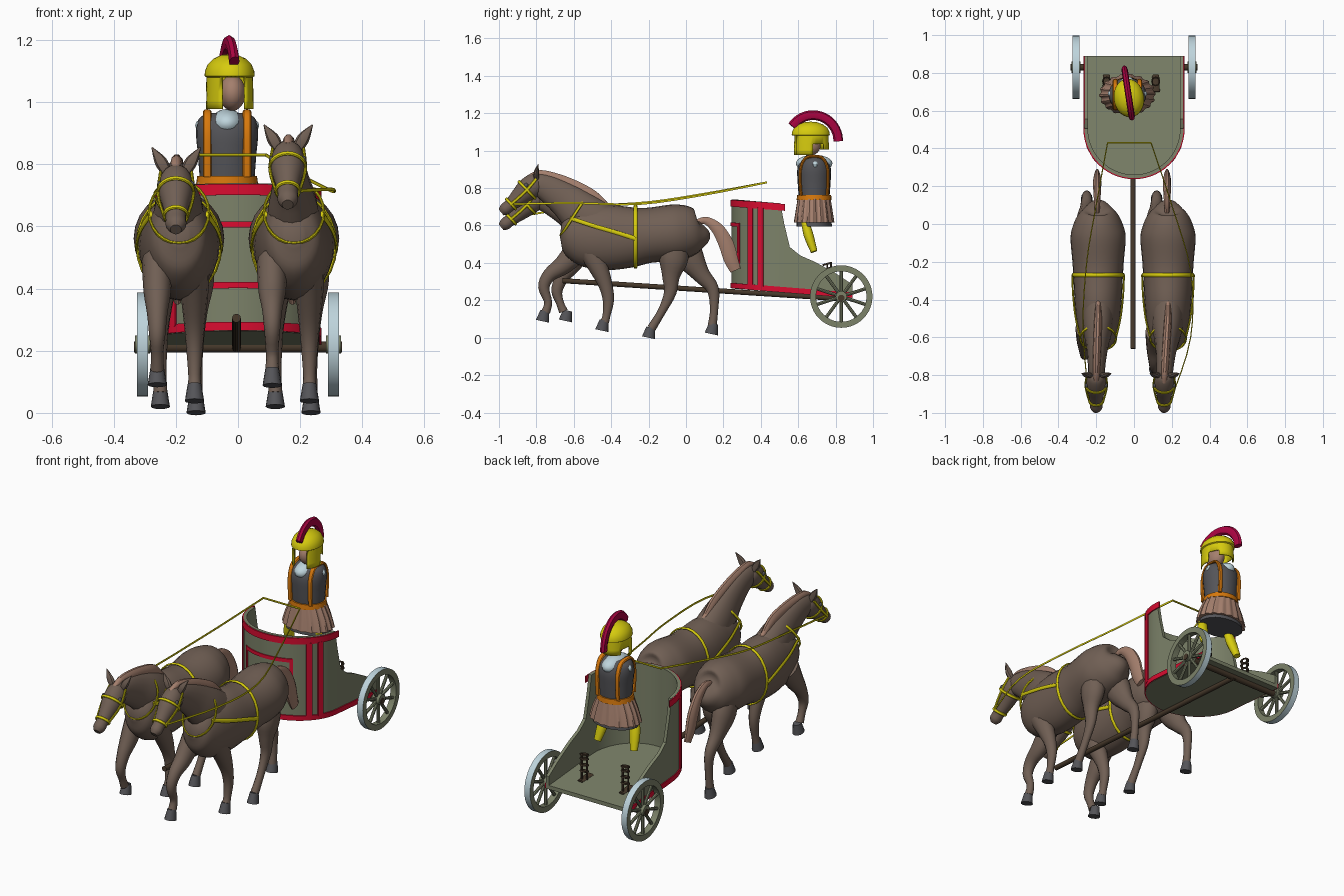
import bpy, bmesh, math
from mathutils import Vector, Matrix

if "Cube" in bpy.data.objects:
    bpy.data.objects.remove(bpy.data.objects["Cube"])

# ---- materials ----
def mat(name, *rgb):
    m = bpy.data.materials.new(name)
    m.diffuse_color = [((c / 255 + .055) / 1.055) ** 2.4 if c > 10 else c / 3294 for c in rgb] + [1]
    m.use_nodes = True
    m.node_tree.nodes["Principled BSDF"].inputs["Base Color"].default_value = m.diffuse_color
    return m
HORSE = mat("horse brown", 112, 95, 84)
SKIN = mat("tan", 164, 127, 109)
GREY = mat("dark grey", 84, 84, 88)
PALE = mat("pale blue", 190, 212, 220)
GREEN = mat("grey green", 124, 130, 105)
RED = mat("red", 218, 12, 48)
CRIMSON = mat("crimson", 172, 4, 66)
ORANGE = mat("orange", 214, 120, 12)
YELLOW = mat("yellow", 214, 203, 14)
WOOD = mat("dark wood", 70, 56, 42)
X, Y = Vector((1, 0, 0)), Vector((0, 1, 0))

# ---- helpers ----
def finish(name, bm, *mats, angle=.7):
    bmesh.ops.recalc_face_normals(bm, faces=bm.faces)
    me = bpy.data.meshes.new(name)
    bm.to_mesh(me)
    bm.free()
    for m in mats:
        me.materials.append(m)
    me.shade_smooth()
    me.set_sharp_from_angle(angle=angle)
    ob = bpy.data.objects.new(name, me)
    bpy.context.collection.objects.link(ob)
    return ob

def spline(pts, sub, closed):
    """Catmull-Rom through points of any dimension."""
    n, out = len(pts), []
    get = lambda i: pts[i % n] if closed else pts[min(max(i, 0), n - 1)]
    for i in range(n if closed else n - 1):
        for k in range(sub):
            t = k / sub
            out.append([.5 * (2 * b + (c - a) * t + (2 * a - 5 * b + 4 * c - d) * t * t + (3 * b - a - 3 * c + d) * t ** 3)
                        for a, b, c, d in zip(get(i - 1), get(i), get(i + 1), get(i + 2))])
    return out if closed else out + [list(pts[-1])]

def tube(name, pts, m, n=16, sub=4, side=X, closed=False, flute=0):
    """Elliptic sweep; each point is x, y, z, half width, half thickness."""
    pts = spline(pts, sub, closed)
    P = [Vector(p[:3]) for p in pts]
    bm, rings, N = bmesh.new(), [], len(pts)
    for i, p in enumerate(pts):
        t = (P[(i + 1) % N] - P[i - 1]) if closed else P[min(i + 1, N - 1)] - P[max(i - 1, 0)]
        t.normalize()
        s = (side - t * t.dot(side)).normalized()
        u = t.cross(s)
        rings.append([bm.verts.new(P[i] + (s * max(p[3], .001) * math.cos(q) + u * max(p[4], .001) * math.sin(q))
                      * (1 + flute * (-1) ** (k // 2))) for k in range(n) for q in [2 * math.pi * k / n]])
    for i in range(N if closed else N - 1):
        a, b = rings[i], rings[(i + 1) % N]
        for k in range(n):
            bm.faces.new((a[k], a[(k + 1) % n], b[(k + 1) % n], b[k]))
    if not closed:
        bm.faces.new(rings[0])
        bm.faces.new(rings[-1])
    return finish(name, bm, m)

def hoop(name, c, u, v, m, w=.009, th=.005, n=24):
    """Closed strap in the plane of u and v."""
    c, u, v = Vector(c), Vector(u), Vector(v)
    pts = [(*(c + u * math.cos(q) + v * math.sin(q)), w, th) for q in [2 * math.pi * k / n for k in range(n)]]
    return tube(name, pts, m, n=8, sub=1, side=u.cross(v).normalized(), closed=True)

def ball(name, c, r, m):
    bm = bmesh.new()
    bmesh.ops.create_uvsphere(bm, u_segments=18, v_segments=12, radius=1,
                              matrix=Matrix.Translation(c) @ Matrix.Diagonal((*r, 1)))
    return finish(name, bm, m)

def rod(name, a, b, r, m, n=14):
    return tube(name, [(*a, r, r), (*b, r, r)], m, n=n, sub=1, side=X if abs(a[0] - b[0]) < .01 else Y)

# ---- chariot ----
R, CY = .262, .505
def level(c):
    return lambda y: c - .08 * (y - .26)
def arc(a0, a1, n, r=R):
    return [(r * math.sin(q), CY - r * math.cos(q)) for q in [math.radians(a0 + (a1 - a0) * k / n) for k in range(n + 1)]]

def strip(name, path, lo, hi, th, m):
    """Upright strip following a plan path, bottom and top given by y."""
    bm, rows = bmesh.new(), []
    for x, y in path:
        nrm = Vector((x, min(y - CY, 0))).normalized() * th
        rows.append([bm.verts.new(v) for v in ((x, y, lo(y)), (x + nrm.x, y + nrm.y, lo(y)),
                                               (x + nrm.x, y + nrm.y, hi(y)), (x, y, hi(y)))])
    for a, b in zip(rows, rows[1:]):
        for k in range(4):
            bm.faces.new((a[k], a[(k + 1) % 4], b[(k + 1) % 4], b[k]))
    bm.faces.new(rows[0])
    bm.faces.new(rows[-1])
    return finish(name, bm, m, angle=.5)

SLOPE = [(CY, .70), (.525, .61), (.555, .485), (.61, .44), (.69, .405), (.80, .345), (.89, .285)]
def wall_top(y):
    if y <= CY + 1e-4:
        return level(.738)(y)
    for (y0, z0), (y1, z1) in zip(SLOPE, SLOPE[1:]):
        if y <= y1 + 1e-4:
            return z0 + (z1 - z0) * (y - y0) / (y1 - y0)
sides = [y for y, z in SLOPE[1:]]
plan = [(-R, y) for y in reversed(sides)] + arc(-90, 90, 28) + [(R, y) for y in sides]
strip("chariot_wall", plan, level(.27), wall_top, -.018, GREEN)
strip("chariot_rim", [(-R, .53)] + arc(-90, 90, 28) + [(R, .53)], level(.70), level(.736), .006, RED)
strip("chariot_base_band", plan, level(.264), level(.292), .006, RED)
for z in (.41, .605):
    strip("front_panel_band", arc(-32, 32, 12), level(z - .01), level(z + .01), .005, RED)
for s in (-1, 1):
    strip("front_panel_side", arc(s * 30, s * 34, 2), level(.40), level(.615), .005, RED)
    for a in (49, 63):
        strip("side_stripe", arc(s * a, s * (a + 7), 3), level(.285), level(.705), .007, RED)
bm = bmesh.new()
f = bm.faces.new([bm.verts.new((x, y, level(.262)(y))) for x, y in plan])
ext = bmesh.ops.extrude_face_region(bm, geom=[f])
bmesh.ops.translate(bm, verts=[v for v in ext["geom"] if isinstance(v, bmesh.types.BMVert)], vec=(0, 0, .022))
finish("chariot_floor", bm, GREEN, angle=.5)
rod("pole", (-.005, -.66, .305), (-.005, .84, .208), .014, WOOD)
rod("axle", (-.335, .83, .212), (.335, .83, .212), .018, WOOD)

# ---- wheels ----
for s in (-1, 1):
    cx, cz = s * .307, .22
    bm, rows, n = bmesh.new(), [], 40
    for k in range(n):
        q = 2 * math.pi * k / n
        rows.append([bm.verts.new((cx + dx, .83 + r * math.cos(q), cz + r * math.sin(q)))
                     for r, dx in ((.167, -.018), (.167, .018), (.135, .018), (.135, -.018))])
    for i in range(n):
        a, b = rows[i], rows[(i + 1) % n]
        for k in range(4):
            bm.faces.new((a[k], a[(k + 1) % 4], b[(k + 1) % 4], b[k])).material_index = 1 if k == 0 else 0
    finish("wheel_rim", bm, GREEN, PALE, angle=.5)
    for k in range(10):
        q = math.pi * (k + .5) / 5
        rod("wheel_spoke", (cx, .83 + .02 * math.cos(q), cz + .02 * math.sin(q)),
            (cx, .83 + .14 * math.cos(q), cz + .14 * math.sin(q)), .009, GREEN, n=8)
    rod("wheel_hub", (cx - .024, .83, cz), (cx + .024, .83, cz), .03, GREEN)

# ---- horses ----
def horse(cx, drop, drift, lifted):
    def bent(x, y, z, *r):
        t = min(max((-.5 - y) / .32, 0), 1)
        return (cx + x + drift * t, y, z - drop * t, *r)
    body = [(.094, .63, .57, .025), (.08, .675, .50, .07), (.05, .70, .46, .105), (0, .712, .43, .13), (-.07, .712, .41, .146),
            (-.2, .695, .40, .136), (-.3, .70, .375, .13), (-.4, .71, .362, .125), (-.5, .705, .37, .116), (-.58, .70, .41, .102),
            (-.64, .67, .47, .078), (-.67, .61, .54, .03)]
    tube("horse_body", [(cx, y, (t + b) / 2, w, (t - b) / 2) for y, t, b, w in body], HORSE, n=24)
    tube("horse_neck", [bent(0, *p) for p in ((-.43, .57, .09, .13), (-.55, .66, .08, .12), (-.64, .735, .06, .097),
         (-.73, .795, .048, .077), (-.80, .825, .042, .058), (-.83, .83, .025, .035))], HORSE)
    tube("horse_head", [bent(0, *p) for p in ((-.775, .84, .03, .035), (-.80, .825, .05, .06), (-.85, .79, .055, .06), (-.90, .745, .042, .046),
         (-.94, .71, .033, .034), (-.97, .685, .033, .032), (-.988, .67, .018, .02))], HORSE)
    tube("horse_mane", [bent(0, *p) for p in ((-.41, .695, .012, .012), (-.5, .755, .02, .035), (-.6, .81, .021, .035), (-.7, .85, .021, .032),
         (-.78, .875, .018, .022), (-.84, .86, .014, .012))], SKIN, n=10)
    tube("horse_tail", [(cx - .005, *p) for p in ((.06, .62, .012, .014), (.11, .625, .016, .022), (.17, .58, .02, .035),
         (.215, .50, .022, .042), (.24, .42, .02, .04), (.265, .36, .012, .03))], SKIN, n=10)
    for s in (-1, 1):
        tube("horse_ear", [bent(s * .03, -.80, .85, .016, .015), bent(s * .05, -.80, .885, .02, .014),
                           bent(s * .078, -.79, .927, .002, .002)], HORSE, n=8)
        ball("horse_eye", bent(s * .052, -.855, .815), (.008, .012, .012), GREY)
        tube("bridle_cheek_strap", [bent(s * .05, -.80, .85, .005, .008), bent(s * .057, -.86, .78, .005, .008),
                                    bent(s * .037, -.94, .71, .005, .008)], YELLOW, n=8)
        tube("breast_strap", [(cx + s * x, y, z, .005, .011) for x, y, z in ((.09, -.62, .64), (.118, -.5, .60), (.132, -.38, .565), (.137, -.27, .53))], YELLOW, n=8)
    # harness rings
    hoop("bridle_noseband", bent(0, -.935, .715), (.038, 0, 0), (0, -.026, .028), YELLOW, .008)
    hoop("bridle_browband", bent(0, -.85, .79), (.058, 0, 0), (0, -.044, .046), YELLOW, .008)
    hoop("girth", (cx, -.27, .54), (.135, 0, 0), (0, 0, .165), YELLOW, .01)
    hoop("collar", (cx, -.605, .645), (.096, 0, 0), (0, .065, .1), YELLOW, .008)
    # legs: y, z, half width, half depth, and hoof point
    r = ((.05, .07), (.044, .052), (.033, .037), (.026, .03), (.02, .021), (.022, .024))
    h = ((.05, .05), (.058, .078), (.038, .048), (.026, .033), (.02, .022), (.022, .024))
    back = (((-.03, .58), (.01, .45), (.08, .34), (.143, .26), (.15, .15), (.14, .065)), (.135, .02))
    under = (((-.05, .58), (-.065, .43), (-.08, .33), (-.085, .24), (-.13, .14), (-.185, .05)), (-.2, 0))
    stand = (((-.53, .5), (-.47, .38), (-.43, .28), (-.415, .2), (-.425, .12), (-.435, .085)), (-.45, .038))
    for name, x, (path, hoof), rad in (("hind_leg", -.06, back, h), ("hind_leg", .055, under, h),
                                       ("front_leg", .05, stand, r), ("front_leg", -.07, lifted, r)):
        tube(name, [(cx + x, *p, *q) for p, q in zip(path, rad)], HORSE, n=12)
        y, z = hoof
        tube("hoof", [(cx + x, y + .012, z + .055, .022, .024), (cx + x, y, z, .031, .036)], GREY, n=12, sub=1)

horse(.18, 0, -.02, (((-.57, .48), (-.655, .39), (-.73, .335), (-.76, .27), (-.737, .19), (-.75, .137)), (-.767, .088)))
horse(-.19, .08, -.01, (((-.55, .49), (-.615, .39), (-.665, .32), (-.69, .25), (-.675, .19), (-.655, .14)), (-.645, .09)))

# ---- reins ----
for path in ([(.2, -.92, .715), (.30, -.6, .72), (.30, -.25, .715), (.2, .1, .765), (.09, .43, .83)],
             [(-.24, -.92, .645), (-.27, -.55, .70), (-.25, -.2, .725), (-.2, .1, .77), (-.14, .43, .83)]):
    tube("rein", [(*p, .003, .006) for p in path], YELLOW, n=6)
rod("rein_join", (-.14, .43, .83), (.09, .43, .83), .005, YELLOW, n=6)

# ---- driver ----
DX, DY = -.035, .685
def upright(name, rows, m, n=24, **k):
    return tube(name, [(DX, DY, *p) for p in rows], m, n=n, **k)
upright("tunic", ((.595, .13, .095), (.66, .12, .09), (.74, .085, .075)), GREY)
upright("skirt_strips", ((.615, .145, .106), (.68, .125, .096), (.745, .095, .086)), SKIN, n=72, sub=2, flute=.03)
upright("breastplate", ((.75, .088, .082), (.83, .094, .088), (.90, .10, .09), (.945, .092, .075), (.965, .065, .045)), GREY)
upright("belt", ((.735, .10, .094), (.763, .096, .091)), ORANGE, sub=1)
ball("neck_scarf", (DX, DY, .932), (.056, .098, .046), PALE)
ball("sleeve_lining", (DX, DY + .005, .925), (.105, .035, .04), PALE)
for s in (-1, 1):
    x = DX + s * .064
    tube("shoulder_strap", [(x, y, z, .014, .008) for y, z in ((.615, .76), (.61, .84), (.614, .91), (.64, .96), (.685, .97),
         (.73, .96), (.756, .91), (.76, .84), (.755, .76))], ORANGE, n=8)
    x = DX + s * .085
    tube("greave", [(x, .635, .63, .024, .02), (x + s * .015, .655, .55, .03, .026), (x + s * .03, .685, .46, .02, .018)], YELLOW, n=12)
    # laced sandals
    x = DX + .02 + s * .13
    tube("sandal_sole", [(x, .70, .262, .022, .006), (x, .79, .255, .018, .006)], WOOD, n=8, sub=1)
    for z in (.30, .335, .37, .395):
        hoop("sandal_lace", (x, .755, z), (.02, 0, 0), (0, .022, .006), WOOD, .005, .004, n=12)
    for dx, dy in ((-.018, 0), (.018, 0), (0, .02)):
        rod("sandal_strap", (x + dx, .755 + dy, .255), (x + dx, .755 + dy, .398), .005, WOOD, n=6)
ball("head", (-.018, .66, 1.03), (.043, .06, .058), SKIN)

# ---- helmet, turned slightly ----
TURN = Matrix.Translation((-.027, .667, 0)) @ Matrix.Rotation(math.radians(8.6), 4, "Z")
prof = [(.978, .077), (1.005, .076), (1.035, .076), (1.08, .074), (1.084, .08), (1.10, .079), (1.122, .070), (1.14, .052), (1.152, .026), (1.155, .003)]
bm, n = bmesh.new(), 36
rows = [[bm.verts.new((r * math.sin(q), -1.28 * r * math.cos(q), z)) for q in [2 * math.pi * k / n for k in range(n)]] for z, r in prof]
for i in range(len(prof) - 1):
    for k in range(n):
        off = abs((k * 10 + 5 + 180) % 360 - 180)       # degrees away from the face
        if (i < 3 and off < 30) or (i < 2 and 90 < off < 130) or (i < 1 and off > 90):
            continue
        bm.faces.new((rows[i][k], rows[i][(k + 1) % n], rows[i + 1][(k + 1) % n], rows[i + 1][k]))
bm.faces.new(rows[-1])
bmesh.ops.delete(bm, geom=[v for v in bm.verts if not v.link_faces], context="VERTS")
helmet = finish("helmet", bm, YELLOW, angle=.6)
helmet.matrix_world = TURN
helmet.modifiers.new("thickness", "SOLIDIFY").thickness = .006
crest = tube("helmet_crest", [(0, -.137 * math.cos(q) + .012, 1.05 + .14 * math.sin(q), .017, .026)
             for q in [math.radians(35 + 14.5 * k) for k in range(11)]], CRIMSON, n=8, sub=2)
crest.matrix_world = TURN
